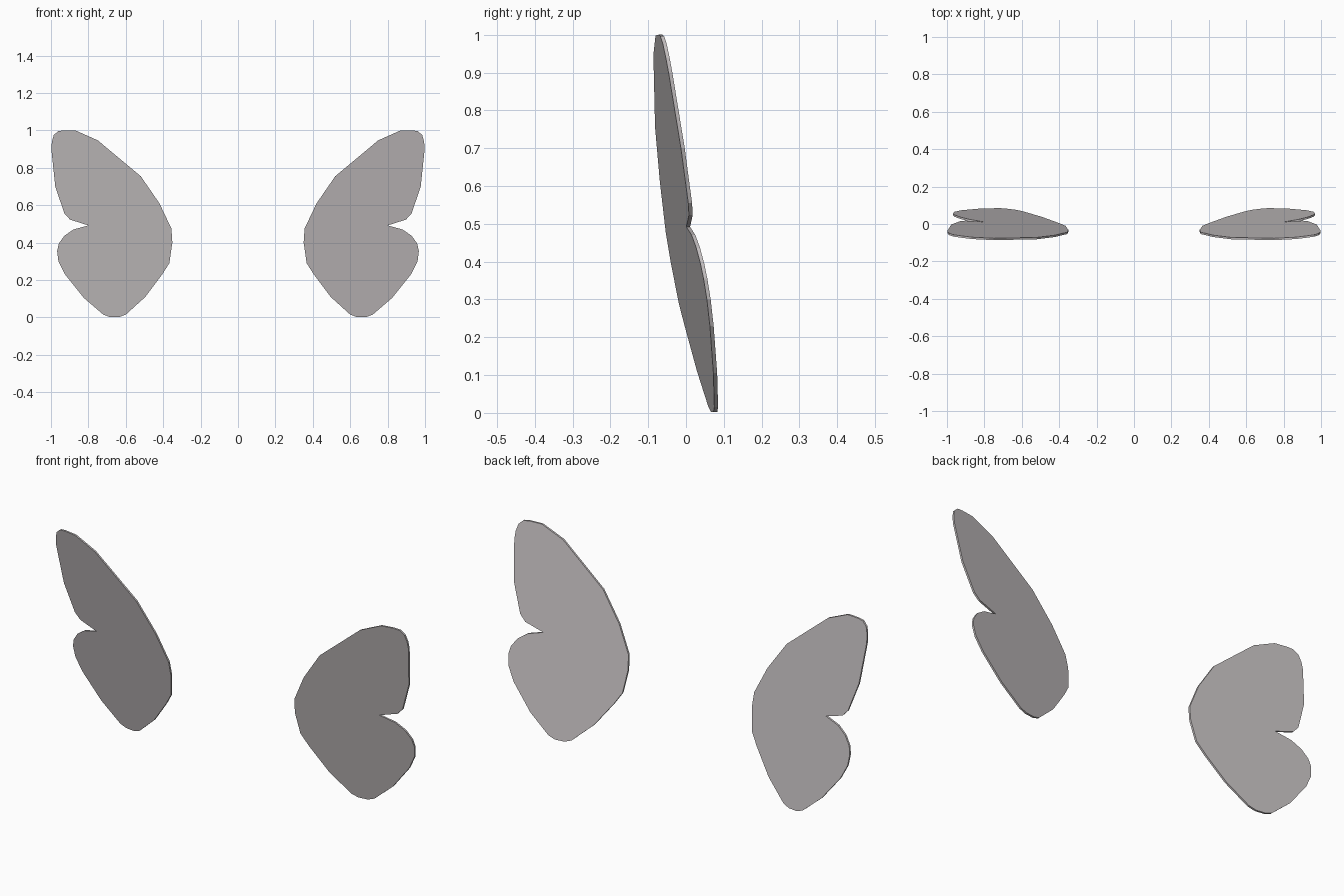
import bpy, bmesh

if "Cube" in bpy.data.objects:
    bpy.data.objects.remove(bpy.data.objects["Cube"])

# One flat colour for both wings
mat = bpy.data.materials.new("pale warm grey")
mat.diffuse_color = (0.55, 0.52, 0.525, 1.0)
mat.use_nodes = True
mat.node_tree.nodes["Principled BSDF"].inputs["Base Color"].default_value = mat.diffuse_color

# Wing outline as (x, z), starting at the upper tip and going round past the notch
OUTLINE = [
    (0.865, 0.998), (0.93, 1.0), (0.962, 0.996), (0.985, 0.975), (0.995, 0.94), (0.998, 0.90),
    (0.977, 0.70), (0.928, 0.555), (0.898, 0.523), (0.80, 0.492),
    (0.88, 0.470), (0.928, 0.437), (0.958, 0.395), (0.967, 0.355), (0.96, 0.30),
    (0.925, 0.23), (0.825, 0.105), (0.72, 0.015), (0.685, 0.002), (0.635, 0.002),
    (0.60, 0.015), (0.495, 0.11), (0.405, 0.23), (0.367, 0.29), (0.351, 0.40),
    (0.356, 0.475), (0.42, 0.61), (0.52, 0.755), (0.75, 0.947),
]
HALF_THICKNESS = 0.005


def wing_plane(x, z):
    # The wing leans forward at the top and sweeps back towards the outside
    return -0.01 + 0.1285 * x - 0.177 * z


def make_wing(name, side):
    bm = bmesh.new()
    rings = []
    for offset in (-HALF_THICKNESS, HALF_THICKNESS):
        rings.append([bm.verts.new((side * x, wing_plane(x, z) + offset, z))
                      for x, z in OUTLINE])
    front, back = rings
    n = len(OUTLINE)
    bm.faces.new(front)
    bm.faces.new(back[::-1])
    for i in range(n):
        j = (i + 1) % n
        bm.faces.new((front[i], back[i], back[j], front[j]))
    bmesh.ops.recalc_face_normals(bm, faces=bm.faces[:])
    # The outline is concave, so split the two broad faces cleanly
    bmesh.ops.triangulate(bm, faces=[f for f in bm.faces if len(f.verts) > 4])
    mesh = bpy.data.meshes.new(name)
    bm.to_mesh(mesh)
    bm.free()
    mesh.materials.append(mat)
    obj = bpy.data.objects.new(name, mesh)
    bpy.context.collection.objects.link(obj)
    return obj


# Mirrored pair of wings
make_wing("right_wing", 1)
make_wing("left_wing", -1)
